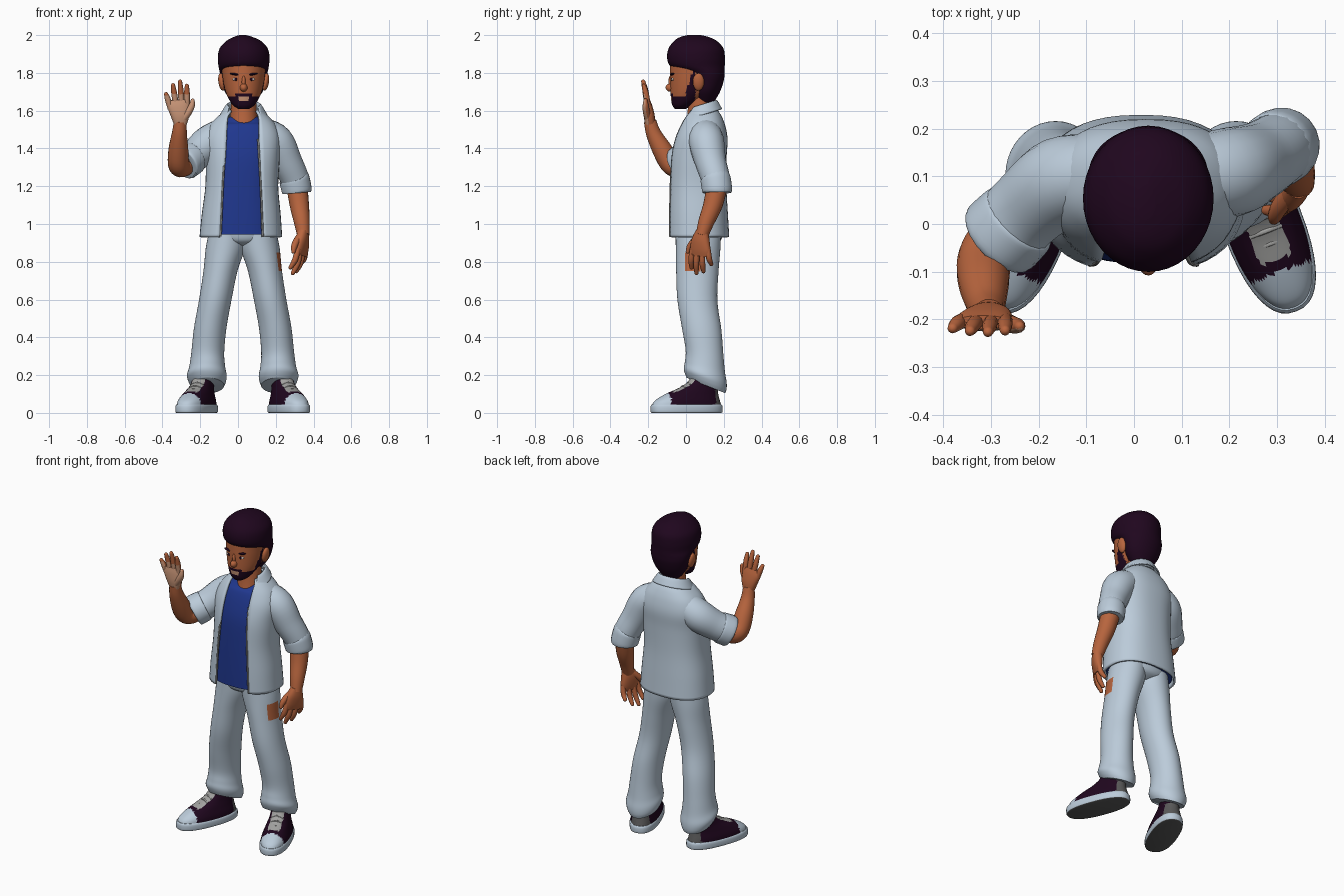
import bpy, bmesh, math
from mathutils import Vector, Matrix

if "Cube" in bpy.data.objects:
    bpy.data.objects.remove(bpy.data.objects["Cube"])

def material(name, r, g, b):
    m = bpy.data.materials.new(name)
    m.diffuse_color = (r, g, b, 1)
    m.use_nodes = True
    m.node_tree.nodes["Principled BSDF"].inputs["Base Color"].default_value = m.diffuse_color
    return m

SKIN = material("skin", 0.48, 0.13, 0.048)
PALM = material("light skin", 0.60, 0.31, 0.19)
CLOTH = material("pale grey cloth", 0.50, 0.60, 0.70)
BLUE = material("blue shirt", 0.014, 0.038, 0.27)
DARK = material("dark purple", 0.014, 0.002, 0.013)
SOLE = material("sole grey", 0.10, 0.10, 0.10)
LACE = material("lace grey", 0.36, 0.36, 0.35)
WHITE = material("eye white", 0.70, 0.62, 0.56)
MID = 0.025          # x of the body's middle line

def spline(pts, steps):
    """Catmull-Rom through tuples of any length."""
    out, n = [], len(pts)
    for i in range(n - 1):
        a, b, c, d = pts[max(i - 1, 0)], pts[i], pts[i + 1], pts[min(i + 2, n - 1)]
        for k in range(steps):
            t = k / steps
            out.append([0.5 * (2 * q + (r - p) * t + (2 * p - 5 * q + 4 * r - s) * t * t
                               + (3 * q - p - 3 * r + s) * t ** 3) for p, q, r, s in zip(a, b, c, d)])
    return out + [list(pts[-1])]

def finish(ob, angle=45):
    bpy.ops.object.select_all(action='DESELECT')
    ob.select_set(True)
    bpy.context.view_layer.objects.active = ob
    bpy.ops.object.shade_smooth_by_angle(angle=math.radians(angle))

def skin(name, rings, mats, rule=None, M=None, closed=True, caps=True, thick=0):
    """Joins rings of points into a surface, coloured per face by rule(centre, normal)."""
    bm = bmesh.new()
    vs = [[bm.verts.new(p) for p in r] for r in rings]
    n = len(vs[0])
    for a, b in zip(vs, vs[1:]):
        for j in range(n if closed else n - 1):
            k = (j + 1) % n
            bm.faces.new((a[j], a[k], b[k], b[j]))
    if caps:
        bm.faces.new(vs[0])
        bm.faces.new(vs[-1])
    bmesh.ops.recalc_face_normals(bm, faces=bm.faces)
    me = bpy.data.meshes.new(name)
    bm.to_mesh(me)
    bm.free()
    for m in mats:
        me.materials.append(m)
    if rule:
        for p in me.polygons:
            p.material_index = rule(p.center, p.normal)
    if M:
        me.transform(M)
    ob = bpy.data.objects.new(name, me)
    bpy.context.collection.objects.link(ob)
    if thick:
        s = ob.modifiers.new("thickness", 'SOLIDIFY')
        s.thickness, s.offset = thick, 0
    finish(ob)
    return ob

def loft(name, rows, mats, p=2.0, steps=5, segs=40, tilt=0, gap=False, **kw):
    """Stacked rounded sections (cx, cy, z, rx, ry [, front gap half width, or slope if no gap])."""
    rings = []
    for row in spline(rows, steps):
        cx, cy, z, rx, ry = row[:5]
        g = math.asin(min(1, row[5] / rx) ** (p / 2)) if gap else 0
        slope = row[5] if len(row) > 5 and not gap else tilt
        ring = []
        for j in range(segs + (1 if gap else 0)):
            a = -math.pi / 2 + g + (2 * math.pi - 2 * g) * j / segs
            c, s = math.cos(a), math.sin(a)
            x = math.copysign(abs(c) ** (2 / p), c) * rx
            y = math.copysign(abs(s) ** (2 / p), s) * ry
            ring.append((cx + x, cy + y, z + slope * y))
        rings.append(ring)
    return skin(name, rings, mats, closed=not gap, caps=not gap, **kw)

def tube(name, pts, mats, steps=5, segs=20, round_end=False, **kw):
    """Sweeps a circle along (x, y, z, radius)."""
    path = spline(pts, steps)
    P, R = [Vector(q[:3]) for q in path], [q[3] for q in path]
    if round_end:
        d, r, tip = (P[-1] - P[-2]).normalized(), R[-1], P[-1]
        for k in (1, 2, 3, 3.8):
            a = k * math.pi / 8
            P.append(tip + d * r * math.sin(a))
            R.append(r * math.cos(a))
    u, rings = Vector((0.9, 0.1, 0.3)), []
    for i, c in enumerate(P):
        t = (P[min(i + 1, len(P) - 1)] - P[max(i - 1, 0)]).normalized()
        u = (u - t * u.dot(t)).normalized()
        v = t.cross(u)
        rings.append([c + (u * math.cos(a) + v * math.sin(a)) * R[i]
                      for a in (2 * math.pi * j / segs for j in range(segs))])
    return skin(name, rings, mats, **kw)

def ball(name, loc, scale, mat, tilt=0):
    bpy.ops.mesh.primitive_uv_sphere_add(segments=20, ring_count=12, radius=1, location=loc, rotation=(0, tilt, 0))
    ob = bpy.context.object
    ob.name, ob.scale = name, scale
    ob.data.materials.append(mat)
    finish(ob, 60)

# Head with beard and lips painted by rule
def face_colour(c, n):
    x = abs(c.x - 0.03)
    if x < 0.026 and 1.652 < c.z < 1.673 and c.y < 0:
        return 2
    if c.y < 0.05 and c.z < 1.675 + 3.4 * max(0, c.y + 0.005):
        return 1
    return 1 if x < 0.045 and c.z < 1.69 and c.y < 0 else 0

loft("head", [(.03, -.03, 1.61, .03, .03), (.03, -.018, 1.63, .058, .055), (.03, .01, 1.67, .083, .09),
              (.03, .035, 1.72, .102, .118), (.03, .048, 1.8, .114, .132), (.03, .055, 1.88, .118, .135),
              (.03, .055, 1.95, .09, .11)], [SKIN, DARK, PALM], rule=face_colour, steps=9, segs=72)
loft("hair", [(.03, .1, 1.64, .055, .045), (.03, .105, 1.7, .1, .075), (.03, .112, 1.76, .118, .088),
              (.03, .1, 1.8, .126, .104), (.03, .062, 1.835, .133, .143), (.03, .053, 1.88, .137, .153),
              (.03, .053, 1.93, .127, .145), (.03, .05, 1.97, .09, .112), (.027, .045, 1.99, .05, .075),
              (.025, .045, 2.0, .018, .035)], [DARK])
loft("neck", [(.03, .08, 1.5, .08, .085), (.03, .075, 1.58, .07, .068), (.03, .075, 1.7, .065, .06)], [SKIN])
ball("nose", (.03, -.082, 1.722), (.02, .026, .022), SKIN)
ball("nose_bridge", (.03, -.078, 1.752), (.011, .016, .035), SKIN)
for s in (-1, 1):
    ball("ear", (.03 + s * .116, .066, 1.752), (.018, .03, .047), SKIN, s * .15)
    ball("eye", (.03 + s * .043, -.069, 1.766), (.016, .009, .008), WHITE)
    ball("pupil", (.03 + s * .041, -.075, 1.766), (.008, .005, .008), DARK)
    ball("brow", (.03 + s * .046, -.071, 1.793), (.028, .012, .006), DARK, s * -.15)

# Undershirt, open shirt and collar
body = [(.015, .063, .93, .213, .16, .112), (.017, .06, 1.05, .203, .156, .106), (.02, .058, 1.2, .187, .15, .1),
        (.025, .063, 1.35, .19, .146, .092), (.025, .077, 1.45, .195, .137, .086),
        (.026, .085, 1.52, .17, .117, .084), (.028, .087, 1.57, .125, .095, .08), (.03, .087, 1.6, .085, .075, .065)]
loft("open_shirt", body, [CLOTH], p=2.4, gap=True, thick=.012)
loft("undershirt", [(r[0], r[1], max(r[2], .945) - .03 * (r[2] > 1.55), r[3] - .014, r[4] - .014)
                    for r in body], [BLUE], p=2.4)
loft("collar", [(.03, .085, 1.58, .09, .085, .075), (.03, .08, 1.62, .084, .076, .074),
                (.03, .08, 1.624, .092, .084, .079), (.03, .08, 1.575, .122, .108, .088)],
     [CLOTH], gap=True, tilt=.3, thick=.008)
for s in (-1, 1):   # hem strips beside the opening
    tube("placket", [(.02 + s * w, y, z, .005) for w, y, z in
                     ((.112, -.085, .935), (.1, -.082, 1.2), (.092, -.069, 1.35), (.086, -.047, 1.45))],
         [LACE], segs=10)

# Sleeves with turned cuffs
tube("hanging_sleeve", [(.12, .1, 1.48, .085), (.2, .108, 1.435, .094), (.257, .13, 1.33, .083),
                        (.3, .157, 1.24, .076), (.314, .166, 1.175, .07)], [CLOTH])
tube("hanging_cuff", [(.296, .155, 1.245, .076), (.299, .157, 1.235, .081), (.311, .165, 1.18, .08),
                      (.313, .166, 1.165, .073)], [CLOTH])
tube("raised_sleeve", [(-.07, .1, 1.48, .085), (-.15, .09, 1.43, .094), (-.22, .035, 1.37, .086),
                       (-.265, -.012, 1.335, .084), (-.28, -.028, 1.325, .08)], [CLOTH])
tube("raised_cuff", [(-.24, .012, 1.352, .085), (-.246, .006, 1.348, .09), (-.28, -.028, 1.325, .092),
                     (-.287, -.035, 1.32, .084)], [CLOTH])

# Forearms
tube("hanging_forearm", [(.312, .165, 1.2, .056), (.325, .142, 1.1, .051), (.338, .107, 1.01, .042),
                         (.346, .085, .94, .033)], [SKIN])
tube("raised_forearm", [(-.25, 0, 1.335, .055), (-.298, -.045, 1.305, .058), (-.315, -.085, 1.325, .057),
                        (-.315, -.13, 1.4, .052), (-.31, -.172, 1.48, .04), (-.305, -.19, 1.545, .033)], [SKIN])

# Hands: local z along the fingers, x to the thumb, palm on side y = side
def hand(label, origin, along, thumb, side, curl, palm):
    Z = Vector(along).normalized()
    Y = Z.cross(Vector(thumb)).normalized()
    X = Y.cross(Z)
    M = Matrix.Translation(origin) @ Matrix((X, Y, Z)).transposed().to_4x4()
    kw = dict(M=M, mats=[SKIN, palm], rule=lambda c, n: int(n.y * side > .3 and c.z < .155))
    loft(label + "_palm", [(0, 0, -.01, .033, .026), (.002, 0, .04, .05, .029), (-.003, 0, .09, .058, .023),
                           (-.003, 0, .125, .052, .014)], segs=24, p=2.4, **kw)
    for x, fan, base, length in ((-.046, -.017, .1, .06), (-.016, -.007, .115, .09),
                                 (.014, .002, .118, .103), (.042, .008, .11, .086)):
        tube(label + "_finger", [(x, 0, base - .02, .015), (x + fan * .6, side * curl * .3, base + length * .5, .0155),
                                 (x + fan, side * curl, base + length, .011)],
             segs=12, round_end=True, **kw)
    tube(label + "_thumb", [(.02, side * .006, .025, .022), (.05, side * .012, .06, .019),
                            (.068, side * .012, .09, .016), (.074, side * .01, .115, .011)],
         segs=12, round_end=True, **kw)

hand("raised_hand", (-.305, -.19, 1.535), (-.08, -.13, 1), (1, 0, .08), -1, .008, PALM)
hand("hanging_hand", (.346, .085, .955), (-.1, -.13, -1), (-.45, -.9, 0), 1, .03, SKIN)

# Trousers and shoes, mirrored about the middle line
loft("trouser_seat", [(MID, .067, .885, .06, .07), (.02, .067, .91, .16, .115), (.018, .067, .96, .19, .13),
                      (.018, .067, 1.0, .175, .125)], [CLOTH])

def shoe_colour(c, n):
    if c.y < -.11:
        return 1
    if c.y > .145 and c.z < .12:
        return 3
    return 2 if abs(c.x) < .036 and -.085 < c.y < .06 and n.z > .25 else 0

def leg_colour(c, n):    # brown patch beside the hanging hand
    return int(c.x > MID and n.x > .55 and abs(c.y - .04) < .04 and .76 < c.z < .84)

for s in (-1, 1):
    leg = [(.08, .065, .95, .1, .12, 0), (.092, .064, .87, .104, .118, 0), (.118, .06, .75, .09, .112, -.03),
           (.145, .06, .6, .086, .106, -.05), (.172, .082, .45, .086, .105, -.08), (.185, .098, .32, .087, .1, -.15),
           (.188, .1, .245, .095, .106, -.25), (.19, .102, .2, .105, .113, -.32),
           (.188, .104, .17, .1, .111, -.38), (.186, .106, .145, .088, .102, -.4)]
    loft("trouser_leg", [(MID + s * x, *r) for x, *r in leg], [CLOTH, SKIN], rule=leg_colour)
    M = Matrix.Translation((MID + s * .244, .003, 0)) @ Matrix.Rotation(s * math.radians(21), 4, 'Z')
    loft("shoe_sole", [(0, 0, 0, .078, .192), (0, 0, .006, .084, .199), (0, 0, .035, .084, .199),
                       (0, 0, .045, .078, .193)], [CLOTH, SOLE], rule=lambda c, n: int(n.z < -.6),
         M=M, p=2.4, steps=3)
    loft("shoe_upper", [(0, 0, .035, .08, .194), (0, .005, .065, .077, .18), (0, .03, .1, .066, .146),
                        (0, .07, .135, .056, .104), (0, .095, .17, .052, .08), (0, .1, .21, .048, .072)],
         [DARK, CLOTH, LACE, SOLE], rule=shoe_colour, M=M, p=2.3, steps=8, segs=72)
    for k in range(4):   # laces across the tongue
        y, z = -.075 + k * .028, .108 + k * .017
        tube("lace", [(-.034, y, z - .012, .006), (0, y, z, .006), (.034, y, z - .012, .006)],
             [LACE], segs=8, M=M)
